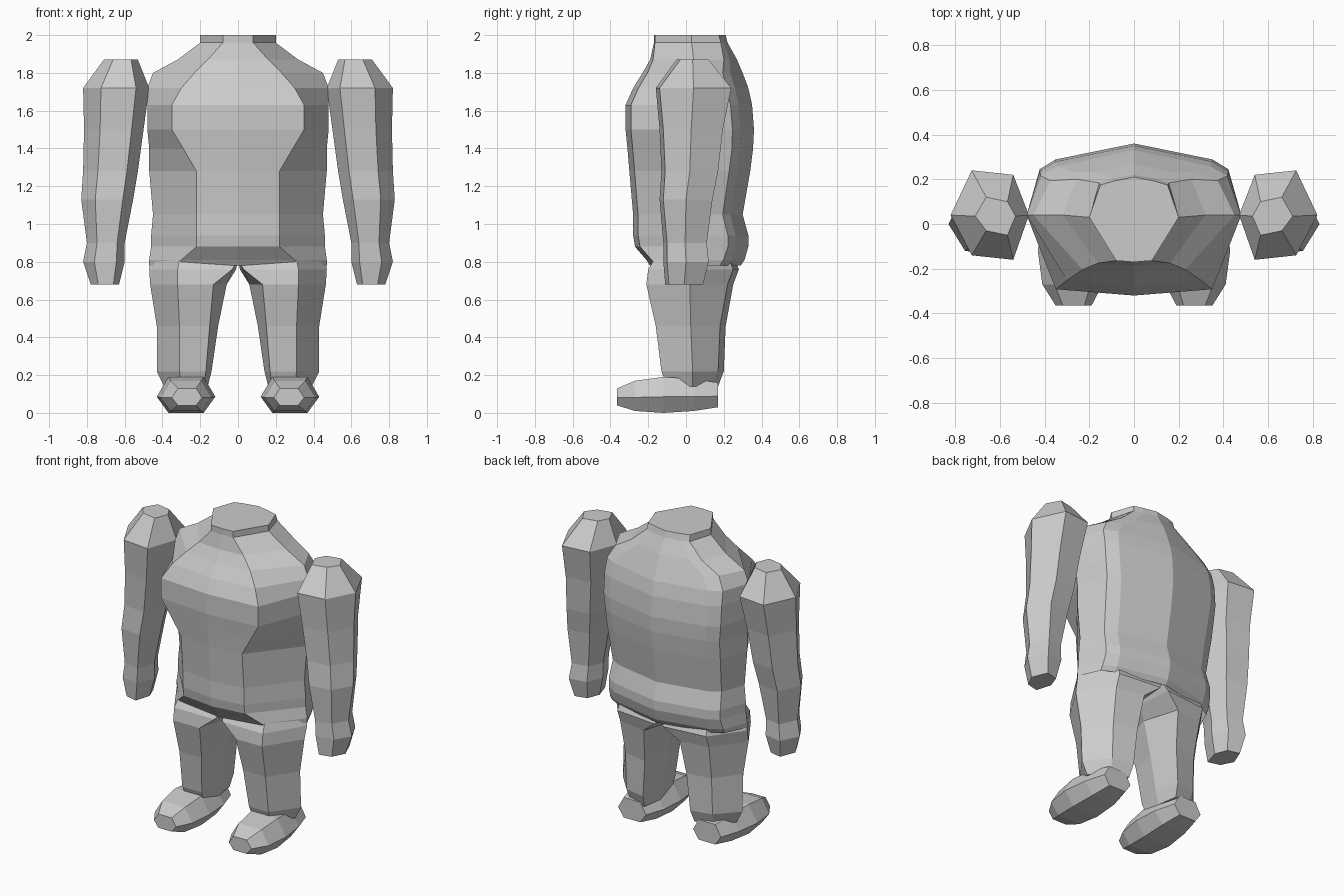
import bpy
import bmesh
from mathutils import Vector

cube = bpy.data.objects.get("Cube")
if cube:
    bpy.data.objects.remove(cube, do_unlink=True)

grey = bpy.data.materials.new("plain grey")
grey.use_nodes = True
grey.diffuse_color = (0.6, 0.6, 0.6, 1)
grey.node_tree.nodes["Principled BSDF"].inputs["Base Color"].default_value = (0.6, 0.6, 0.6, 1)


def loft(name, rings, flip=1, cap_first=True, cap_last=True):
    """Skin a stack of equal-sized rings, cap the chosen ends, optionally mirror in x."""
    bm = bmesh.new()
    loops = [[bm.verts.new(Vector((x * flip, y, z))) for x, y, z in ring] for ring in rings]
    for low, high in zip(loops, loops[1:]):
        n = len(low)
        for i in range(n):
            j = (i + 1) % n
            bm.faces.new((low[i], low[j], high[j], high[i]))
    if cap_first:
        bm.faces.new(loops[0])
    if cap_last:
        bm.faces.new(loops[-1])
    bmesh.ops.recalc_face_normals(bm, faces=bm.faces)
    mesh = bpy.data.meshes.new(name)
    bm.to_mesh(mesh)
    bm.free()
    mesh.materials.append(grey)
    obj = bpy.data.objects.new(name, mesh)
    bpy.context.collection.objects.link(obj)


def torso_ring(z, front, front_x, side_x, side_y, back_x, back):
    half = [(front_x, front + 0.08 * side_x - 0.01), (side_x, side_y),
            (side_x * 0.55 + back_x * 0.45, back - 0.28 * side_x + 0.02),
            (back_x, back - 0.19 * side_x + 0.02)]
    mirrored = [(-x, y) for x, y in reversed(half)]
    return [(x, y, z) for x, y in [(0, front)] + half + [(0, back)] + mirrored]


def leg_ring(z, inner, front_in, front_out, outer, front, back):
    mid = (front + back) / 2
    return [(inner, mid, z), (front_in, front, z), (front_out, front, z),
            (outer, mid, z), (front_out, back - 0.03, z), (front_in, back, z)]


def arm_ring(z, inner, outer, front, back):
    width, mid = outer - inner, (front + back) / 2
    near, far = inner + width * 0.2, outer - width * 0.27
    return [(inner, mid, z), (near, front, z), (far, front + 0.02, z),
            (outer, mid, z), (far, back, z), (near, back - 0.02, z)]


def foot_ring(y, inner, outer, bottom, top):
    inset, mid = (outer - inner) * 0.2, bottom + (top - bottom) * 0.45
    return [(inner, y, mid), (inner + inset, y, bottom), (outer - inset, y, bottom),
            (outer, y, mid), (outer - inset, y, top), (inner + inset, y, top)]


# Torso: hips, waist, chest, shoulders and neck stub, open underneath
loft("torso", [torso_ring(*row) for row in [
    (0.78, -0.19, 0.31, 0.47, 0.04, 0.33, 0.29),
    (0.81, -0.21, 0.30, 0.47, 0.04, 0.33, 0.31),
    (0.88, -0.27, 0.22, 0.46, 0.04, 0.33, 0.33),
    (0.94, -0.28, 0.22, 0.46, 0.04, 0.33, 0.33),
    (1.05, -0.28, 0.22, 0.45, 0.04, 0.32, 0.30),
    (1.28, -0.30, 0.22, 0.47, 0.04, 0.33, 0.34),
    (1.40, -0.31, 0.29, 0.47, 0.04, 0.34, 0.355),
    (1.50, -0.32, 0.35, 0.48, 0.04, 0.35, 0.36),
    (1.63, -0.32, 0.35, 0.48, 0.04, 0.35, 0.35),
    (1.72, -0.28, 0.30, 0.48, 0.04, 0.34, 0.33),
    (1.80, -0.23, 0.23, 0.45, 0.04, 0.28, 0.30),
    (1.87, -0.19, 0.16, 0.32, 0.04, 0.18, 0.27),
    (1.96, -0.17, 0.08, 0.20, 0.03, 0.10, 0.22),
    (2.00, -0.17, 0.08, 0.20, 0.03, 0.09, 0.21),
]], cap_first=False)

LEG = [
    (0.14, 0.16, 0.18, 0.30, 0.39, -0.10, 0.17),
    (0.22, 0.14, 0.17, 0.31, 0.43, -0.13, 0.20),
    (0.46, 0.105, 0.15, 0.31, 0.43, -0.16, 0.21),
    (0.68, 0.06, 0.13, 0.32, 0.465, -0.21, 0.25),
    (0.76, 0.01, 0.03, 0.32, 0.47, -0.20, 0.28),
    (0.81, 0.00, 0.00, 0.31, 0.465, -0.17, 0.26),
]
ARM = [
    (0.68, 0.63, 0.78, -0.11, 0.09),
    (0.80, 0.60, 0.82, -0.12, 0.12),
    (0.90, 0.60, 0.80, -0.12, 0.11),
    (1.13, 0.555, 0.83, -0.14, 0.14),
    (1.28, 0.53, 0.82, -0.13, 0.17),
    (1.50, 0.50, 0.815, -0.14, 0.195),
    (1.72, 0.47, 0.82, -0.16, 0.24),
    (1.87, 0.53, 0.71, -0.05, 0.12),
]
FOOT = [
    (-0.365, 0.19, 0.35, 0.04, 0.13),
    (-0.27, 0.14, 0.41, 0.01, 0.17),
    (-0.12, 0.12, 0.43, 0.00, 0.19),
    (0.04, 0.13, 0.41, 0.01, 0.18),
    (0.17, 0.17, 0.37, 0.03, 0.16),
]

# Paired limbs, mirrored across the middle
for side, flip in (("left", 1), ("right", -1)):
    loft(side + "_leg", [leg_ring(*row) for row in LEG], flip, cap_last=False)
    loft(side + "_arm", [arm_ring(*row) for row in ARM], flip)
    loft(side + "_foot", [foot_ring(*row) for row in FOOT], flip)
